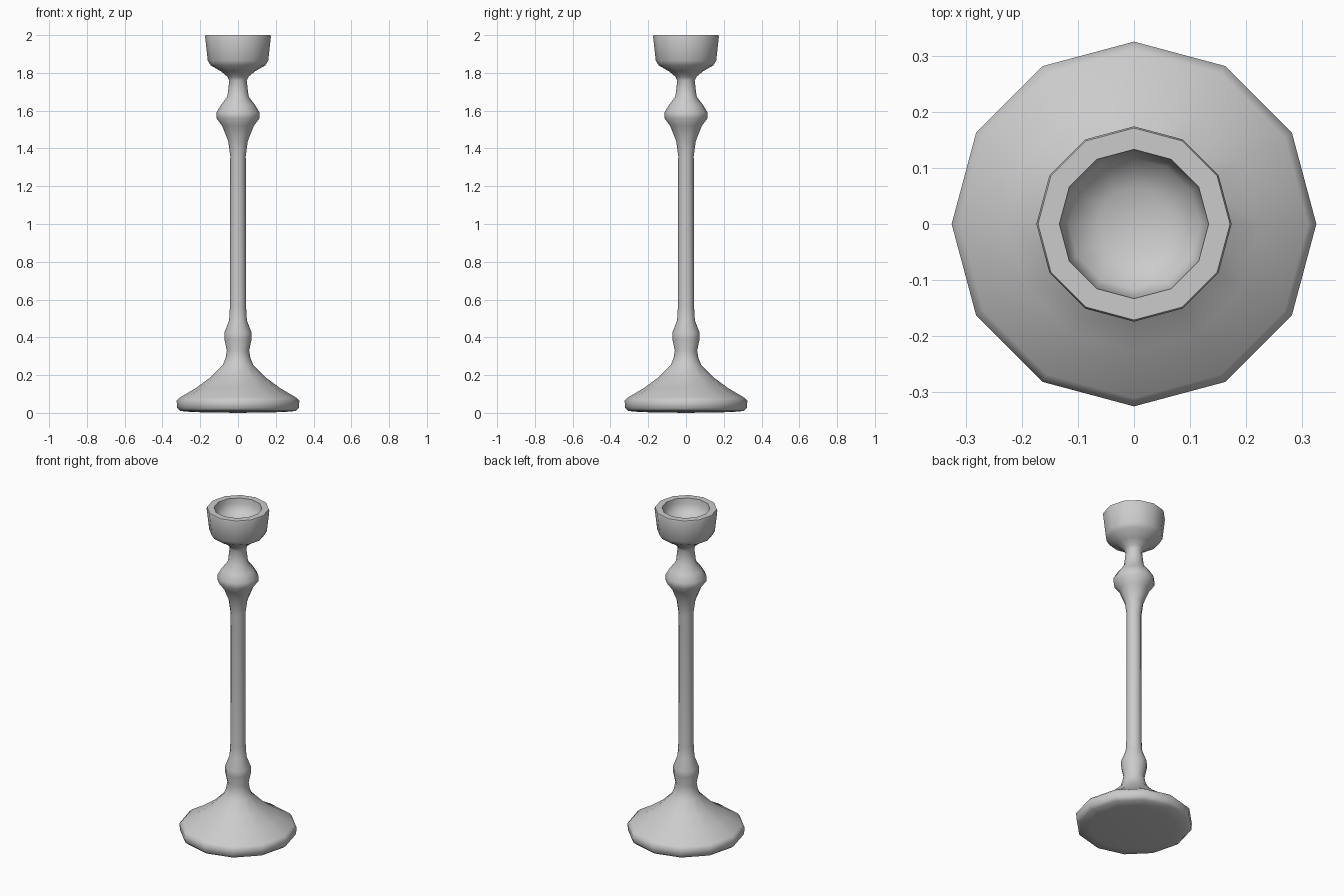
import bpy
import bmesh
from math import radians, cos, sin, pi

if "Cube" in bpy.data.objects:
    bpy.data.objects.remove(bpy.data.objects["Cube"])

SIDES = 12


def lathe(name, profile):
    """Spin a (radius, height) profile around z; radius 0 closes an end at a pole."""
    bm = bmesh.new()
    rings = []
    for r, z in profile:
        if r == 0:
            rings.append([bm.verts.new((0, 0, z))] * SIDES)
        else:
            rings.append([bm.verts.new((r * cos(2 * pi * i / SIDES),
                                        r * sin(2 * pi * i / SIDES), z))
                          for i in range(SIDES)])
    for low, high in zip(rings, rings[1:]):
        for i in range(SIDES):
            j = (i + 1) % SIDES
            corners = dict.fromkeys((low[i], low[j], high[j], high[i]))
            bm.faces.new(list(corners))
    bmesh.ops.recalc_face_normals(bm, faces=bm.faces)
    mesh = bpy.data.meshes.new(name)
    bm.to_mesh(mesh)
    bm.free()
    obj = bpy.data.objects.new(name, mesh)
    bpy.context.collection.objects.link(obj)
    bpy.context.view_layer.objects.active = obj
    obj.select_set(True)
    bpy.ops.object.shade_smooth_by_angle(angle=radians(50))
    obj.select_set(False)
    return obj


# Flared foot, then the turned stem
foot = [(0, 0), (0.24, 0.004), (0.305, 0.01), (0.322, 0.025), (0.325, 0.065),
        (0.31, 0.08), (0.225, 0.13), (0.15, 0.185), (0.08, 0.255)]
stem = [(0.066, 0.29), (0.059, 0.33), (0.072, 0.39), (0.072, 0.425),
        (0.047, 0.49), (0.043, 0.56), (0.041, 1.36), (0.052, 1.44),
        (0.084, 1.52), (0.114, 1.56), (0.114, 1.59), (0.09, 1.63),
        (0.056, 1.675), (0.046, 1.76)]

# Candle cup: outside, flat rim, hollow bowl
cup = [(0.056, 1.78), (0.09, 1.808), (0.145, 1.84), (0.16, 1.865),
       (0.174, 1.99), (0.171, 2.0), (0.133, 2.0), (0.13, 1.97), (0.117, 1.93),
       (0.065, 1.905), (0, 1.895)]

lathe("candlestick", foot + stem + cup)
